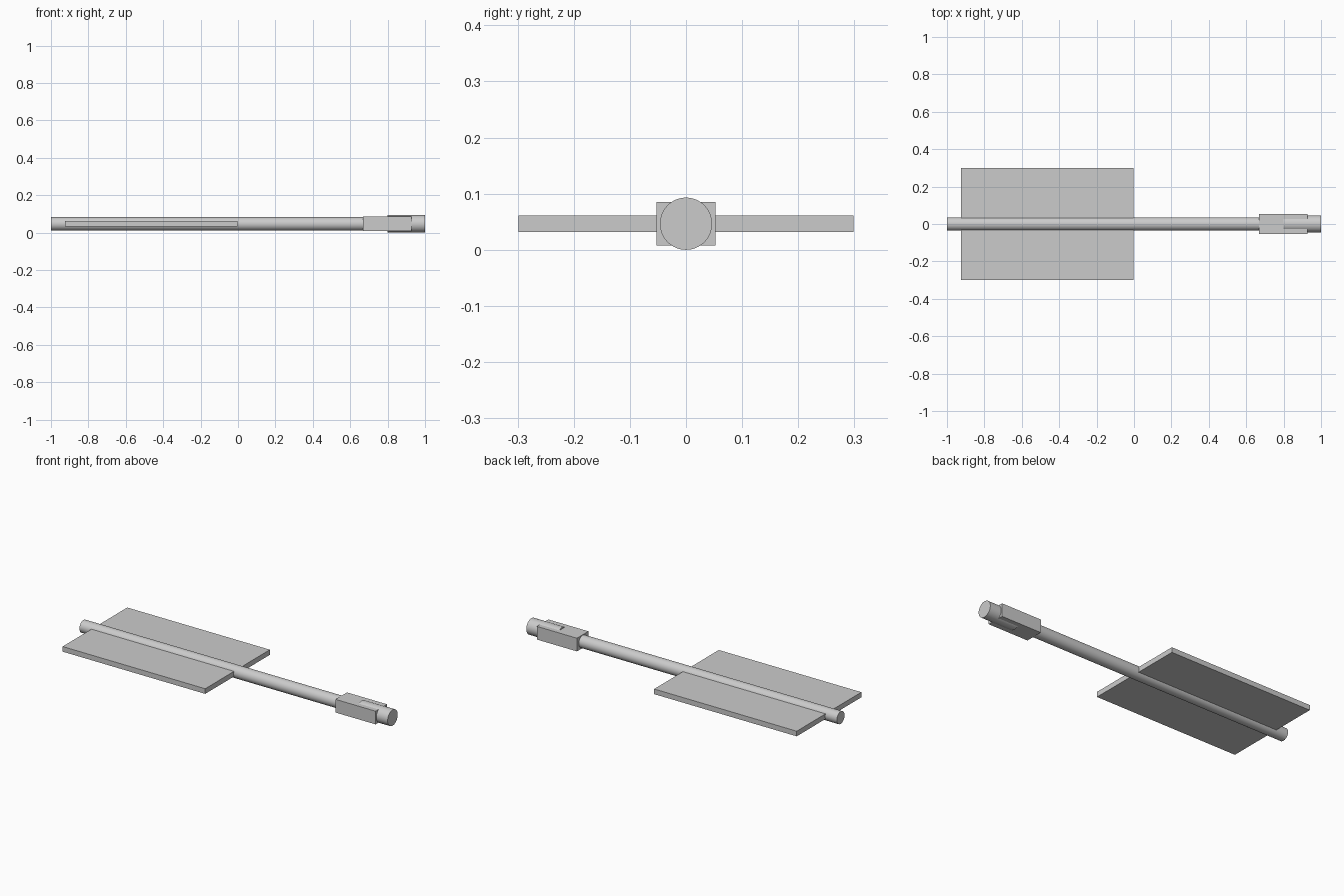
import bpy
import math

AXIS_Z = 0.0465  # height of the shared centre line

cube = bpy.data.objects.get("Cube")
if cube:
    bpy.data.objects.remove(cube, do_unlink=True)

grey = bpy.data.materials.new("plain grey")
grey.use_nodes = True
colour = (0.6, 0.6, 0.6, 1)
grey.diffuse_color = colour
grey.node_tree.nodes["Principled BSDF"].inputs["Base Color"].default_value = colour


def add_cylinder(name, x0, x1, radius):
    """Smooth cylinder lying along x on the centre line."""
    bpy.ops.mesh.primitive_cylinder_add(
        vertices=64, radius=radius, depth=x1 - x0,
        location=((x0 + x1) / 2, 0, AXIS_Z), rotation=(0, math.pi / 2, 0))
    obj = bpy.context.object
    obj.name = name
    obj.data.materials.append(grey)
    bpy.ops.object.shade_smooth_by_angle(angle=math.radians(30))


def add_box(name, x0, x1, width, height):
    """Box centred on the centre line."""
    bpy.ops.mesh.primitive_cube_add(size=1, location=((x0 + x1) / 2, 0, AXIS_Z))
    obj = bpy.context.object
    obj.name = name
    obj.scale = (x1 - x0, width, height)
    bpy.ops.object.transform_apply(location=False, rotation=False, scale=True)
    obj.data.materials.append(grey)


# Long rod with the wide flat panel across it
add_cylinder("main_rod", -1.0, 0.82, 0.036)
add_box("flat_panel", -0.925, -0.003, 0.597, 0.03)

# Block and thicker cylinder at the far end
add_box("end_block", 0.668, 0.927, 0.106, 0.077)
add_cylinder("end_cap", 0.80, 1.0, 0.0465)
